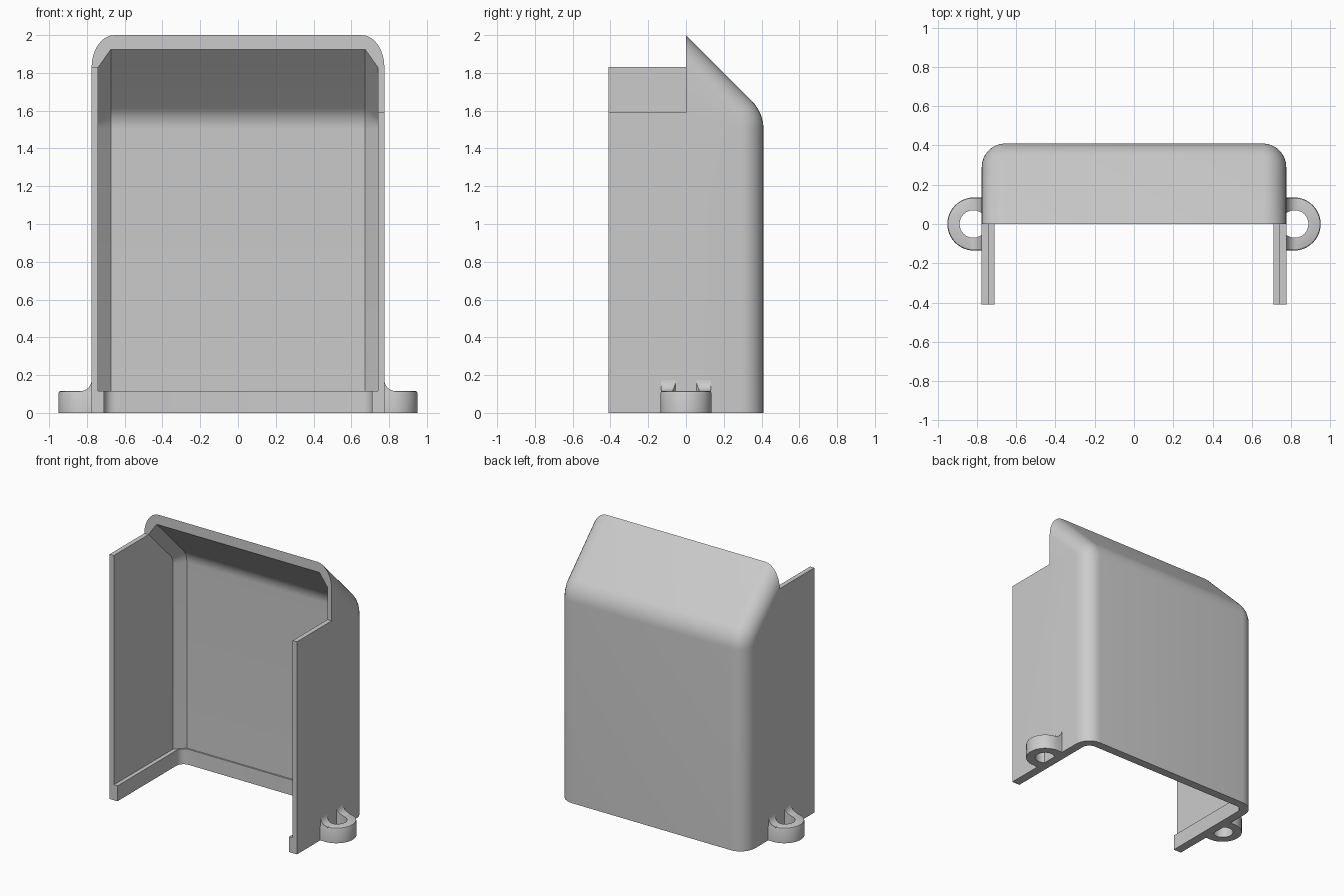
import bpy, bmesh
from math import sin, cos, pi, radians

cube = bpy.data.objects.get("Cube")
if cube:
    bpy.data.objects.remove(cube, do_unlink=True)

grey = bpy.data.materials.new("light_grey")
grey.use_nodes = True
COLOUR = (0.6, 0.6, 0.6, 1)
grey.diffuse_color = COLOUR
for node in grey.node_tree.nodes:
    if node.type == 'BSDF_PRINCIPLED':
        node.inputs["Base Color"].default_value = COLOUR

PLACE = {
    'x': lambda a, b, h: (h, a, b),
    'y': lambda a, b, h: (a, h, b),
    'z': lambda a, b, h: (a, b, h),
}


def arc(cx, cy, r, start, end, steps):
    """Points on a circular arc, angles in degrees."""
    angles = [radians(start + (end - start) * i / steps) for i in range(steps + 1)]
    return [(cx + r * cos(t), cy + r * sin(t)) for t in angles]


def prism(name, points, axis, lo, hi, bevel=0, segments=1, rule=None):
    """Extrude an outline along an axis and bevel the edges picked by the rule."""
    bm = bmesh.new()
    ends = [[bm.verts.new(PLACE[axis](a, b, h)) for a, b in points] for h in (lo, hi)]
    for ring in ends:
        bm.faces.new(ring)
    n = len(points)
    for i in range(n):
        j = (i + 1) % n
        bm.faces.new((ends[0][i], ends[0][j], ends[1][j], ends[1][i]))
    bmesh.ops.recalc_face_normals(bm, faces=bm.faces)
    if bevel:
        edges = [e for e in bm.edges if rule(e.verts[0].co, e.verts[1].co)]
        bmesh.ops.bevel(bm, geom=edges, offset=bevel, offset_type='OFFSET',
                        segments=segments, profile=0.5, affect='EDGES')
        bmesh.ops.recalc_face_normals(bm, faces=bm.faces)
    mesh = bpy.data.meshes.new(name)
    bm.to_mesh(mesh)
    bm.free()
    mesh.materials.append(grey)
    obj = bpy.data.objects.new(name, mesh)
    bpy.context.collection.objects.link(obj)
    return obj


def select(obj):
    bpy.ops.object.select_all(action='DESELECT')
    obj.select_set(True)
    bpy.context.view_layer.objects.active = obj


def combine(obj, tool, operation='DIFFERENCE'):
    """Apply a boolean and discard the tool."""
    select(obj)
    tool.hide_render = True
    mod = obj.modifiers.new("combine", 'BOOLEAN')
    mod.operation = operation
    mod.solver = 'EXACT'
    mod.object = tool
    bpy.ops.object.modifier_apply(modifier=mod.name)
    bpy.data.objects.remove(tool, do_unlink=True)


def finish(obj):
    select(obj)
    bpy.ops.object.shade_smooth_by_angle(angle=radians(30))


def hood_body(name, half_width, front, back, floor, roof, bend, bevel, segments):
    """Solid with a flat back that bends into a 45 degree roof."""
    bend_z = roof - back - bend * 0.4142
    outline = [(front, floor), (back, floor)]
    outline += arc(back - bend, bend_z, bend, 0, 45, 8)
    outline.append((front, roof - front))

    def along_shell(p, q):
        on_front_floor = any(abs(v.y - front) + abs(v.z - floor) < 0.001 for v in (p, q))
        return abs(p.x - q.x) < 0.001 and not on_front_floor

    return prism(name, outline, 'x', -half_width, half_width, bevel, segments, along_shell)


# Hood shell: rounded outside, chamfered cavity
shell = hood_body("hood_shell", 0.775, -0.41, 0.41, 0, 2.0, 0.21, 0.12, 8)

# Side wall tops, lower on the left
top_cut = prism("top_cutter",
                [(-1, 1.83), (0, 1.83), (0, 1.59), (1, 1.59), (1, 3), (-1, 3)],
                'y', -1, 0)
combine(shell, top_cut)
cavity = hood_body("cavity_cutter", 0.74, -0.6, 0.357, 0.115, 1.925, 0.157, 0.067, 1)
combine(shell, cavity)

# Thicker lip round the foot of the walls
lip_cut = prism("lip_cutter",
                [(-0.71, -0.7), (0.71, -0.7)]
                + arc(0.65, 0.285, 0.06, 0, 90, 6)
                + arc(-0.65, 0.285, 0.06, 90, 180, 6),
                'z', -0.2, 0.14)
combine(shell, lip_cut)
finish(shell)

# Screw lugs with a fillet against the wall
for side, label in ((1, "left"), (-1, "right")):
    def mirror(points):
        return [(side * a, b) for a, b in points]

    outline = [(0.755, -0.135)] + arc(0.815, 0, 0.135, -90, 90, 24) + [(0.755, 0.135)]
    lug = prism(label + "_screw_lug", mirror(outline), 'z', 0, 0.115, 0.01, 2,
                lambda p, q: min(p.z, q.z) > 0.1 and max(abs(p.x), abs(q.x)) > 0.76)
    fillet = prism("fillet", mirror([(0.755, 0.09), (0.835, 0.09)]
                                    + arc(0.835, 0.175, 0.06, 270, 180, 8)
                                    + [(0.755, 0.175)]),
                   'y', -0.133, 0.133)
    combine(lug, fillet, 'UNION')
    hole = prism("hole_cutter", mirror(arc(0.818, 0, 0.07, 0, 345, 23)), 'z', -0.1, 0.3)
    combine(lug, hole)
    finish(lug)
